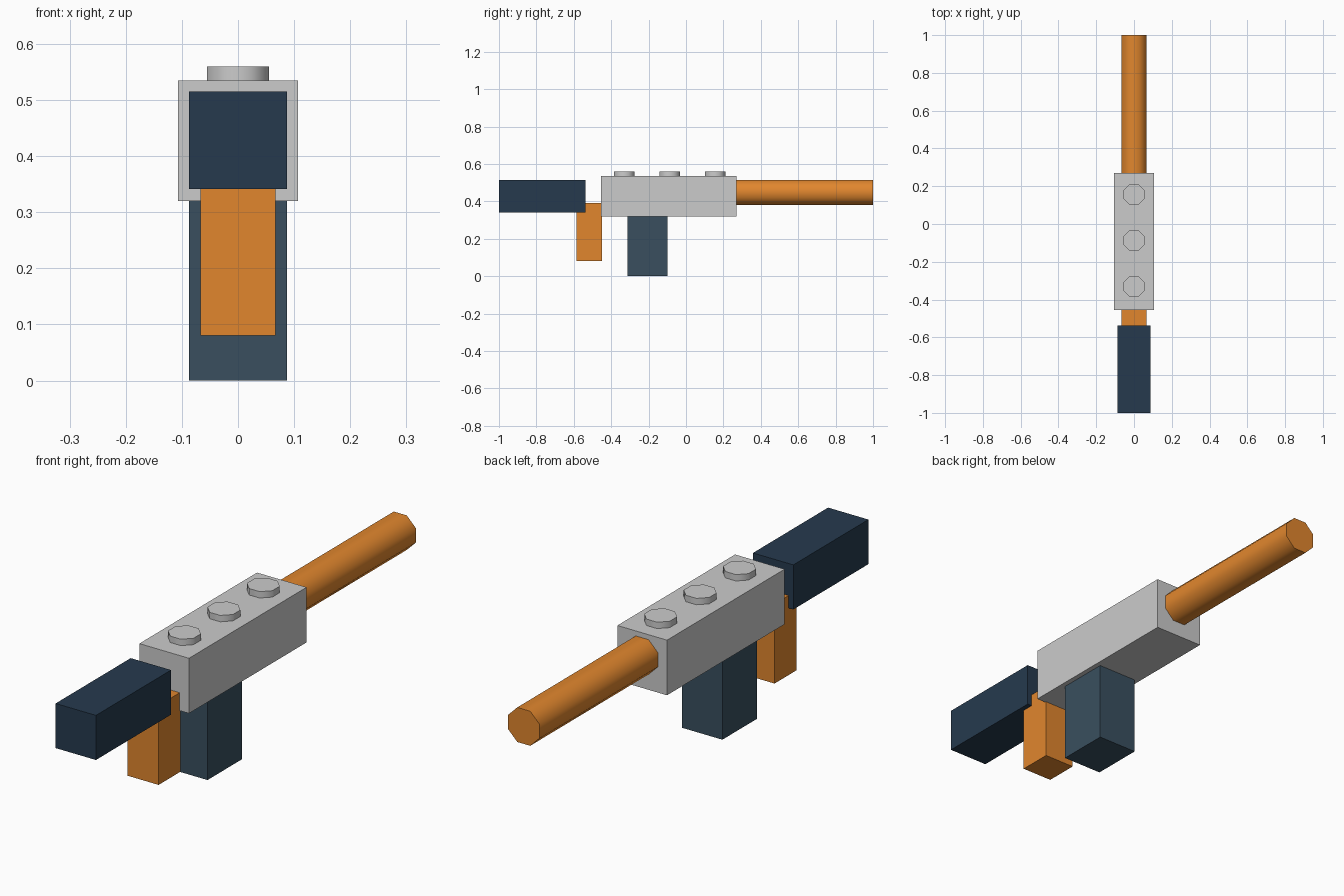
import bpy
import bmesh
from math import pi
from mathutils import Matrix

if "Cube" in bpy.data.objects:
    bpy.data.objects.remove(bpy.data.objects["Cube"])


def material(name, rgb):
    mat = bpy.data.materials.new(name)
    mat.diffuse_color = (*rgb, 1)
    mat.use_nodes = True
    mat.node_tree.nodes["Principled BSDF"].inputs["Base Color"].default_value = mat.diffuse_color
    return mat


def finish(bm, name, mat):
    mesh = bpy.data.meshes.new(name)
    bm.to_mesh(mesh)
    bm.free()
    obj = bpy.data.objects.new(name, mesh)
    bpy.context.collection.objects.link(obj)
    if mat:
        mesh.materials.append(mat)
    return obj


def box(name, half_width, y0, y1, z0, z1, mat=None):
    bm = bmesh.new()
    place = (Matrix.Translation((0, (y0 + y1) / 2, (z0 + z1) / 2))
             @ Matrix.Diagonal((2 * half_width, y1 - y0, z1 - z0, 1)))
    bmesh.ops.create_cube(bm, size=1, matrix=place)
    return finish(bm, name, mat)


def octagon_rod(name, radius, length, centre, tilt=0, mat=None):
    """Eight-sided rod with flats facing the axes, smooth sides and flat caps."""
    bm = bmesh.new()
    place = (Matrix.Translation(centre) @ Matrix.Rotation(tilt, 4, 'X')
             @ Matrix.Rotation(pi / 8, 4, 'Z'))
    bmesh.ops.create_cone(bm, cap_ends=True, segments=8, radius1=radius,
                          radius2=radius, depth=length, matrix=place)
    for face in bm.faces:
        face.smooth = len(face.verts) == 4
    for edge in bm.edges:
        if any(len(f.verts) == 8 for f in edge.link_faces):
            edge.smooth = False
    return finish(bm, name, mat)


orange = material("orange", (0.75, 0.24, 0.027))
navy = material("navy", (0.019, 0.042, 0.076))
slate = material("slate", (0.041, 0.078, 0.114))

# Main body and the blocks around it
box("body", 0.107, -0.455, 0.27, 0.32, 0.535)
box("stock", 0.087, -1.0, -0.537, 0.341, 0.515, navy)
box("grip", 0.067, -0.585, -0.45, 0.08, 0.39, orange)
box("magazine", 0.087, -0.312, -0.1, 0.0, 0.32, slate)

# Barrel
octagon_rod("barrel", 0.073, 0.73, (0, 0.635, 0.448), pi / 2, orange)

# Studs along the top
for i, y in enumerate((-0.33, -0.087, 0.156)):
    octagon_rod(f"stud_{i + 1}", 0.0595, 0.035, (0, y, 0.5425))
